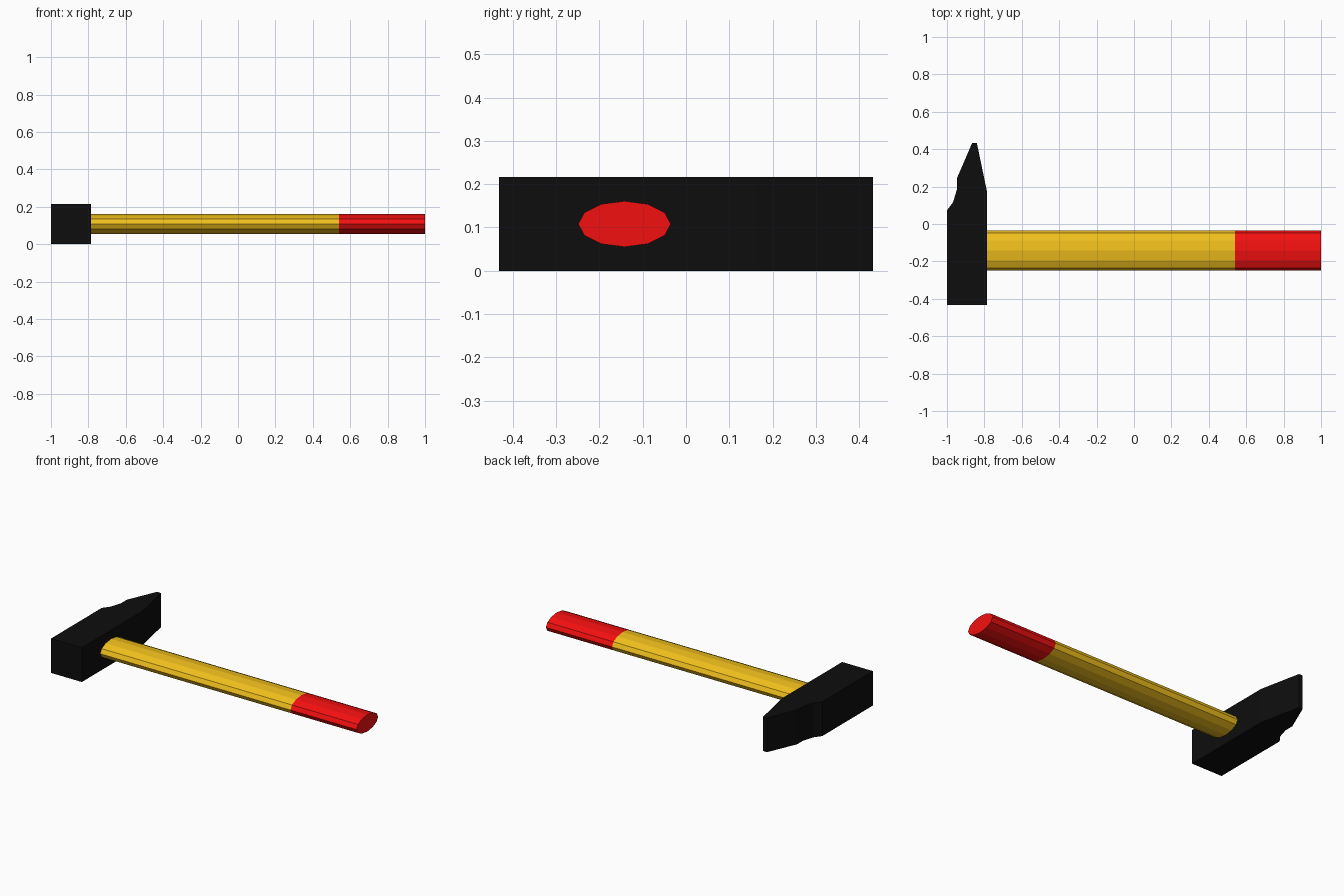
import bpy, bmesh
from math import cos, sin, pi

if "Cube" in bpy.data.objects:
    bpy.data.objects.remove(bpy.data.objects["Cube"])


def finish(name, bm, colour):
    bmesh.ops.recalc_face_normals(bm, faces=bm.faces)
    mesh = bpy.data.meshes.new(name)
    bm.to_mesh(mesh)
    bm.free()
    mat = bpy.data.materials.new(name + "_colour")
    mat.diffuse_color = (*colour, 1)
    mat.use_nodes = True
    mat.node_tree.nodes["Principled BSDF"].inputs["Base Color"].default_value = mat.diffuse_color
    mesh.materials.append(mat)
    obj = bpy.data.objects.new(name, mesh)
    bpy.context.collection.objects.link(obj)
    return obj


def prism(name, start, end, colour):
    """Close the space between two matching loops of points."""
    bm = bmesh.new()
    a = [bm.verts.new(p) for p in start]
    b = [bm.verts.new(p) for p in end]
    n = len(a)
    for i in range(n):
        j = (i + 1) % n
        bm.faces.new((a[i], a[j], b[j], b[i]))
    bm.faces.new(a[::-1])
    bm.faces.new(b)
    return finish(name, bm, colour)


def oval(x, sides=12):
    """Oval handle section at a given x."""
    return [(x, -0.142 + 0.107 * cos(2 * pi * i / sides),
             0.108 + 0.053 * sin(2 * pi * i / sides)) for i in range(sides)]


# Steel head: square striking face at -y, wedge peen at +y
profile = [(-1, -0.432), (-0.785, -0.432), (-0.785, 0.168), (-0.84, 0.432),
           (-0.866, 0.432), (-0.946, 0.246), (-0.946, 0.188),
           (-0.967, 0.117), (-1, 0.073)]
prism("hammer_head", [(x, y, 0) for x, y in profile],
      [(x, y, 0.216) for x, y in profile], (0.004, 0.004, 0.004))

# Yellow shaft and red grip end
prism("shaft", oval(-0.787), oval(0.54), (0.87, 0.52, 0.012))
prism("grip_end", oval(0.54), oval(1.0), (0.9, 0.005, 0.005))
